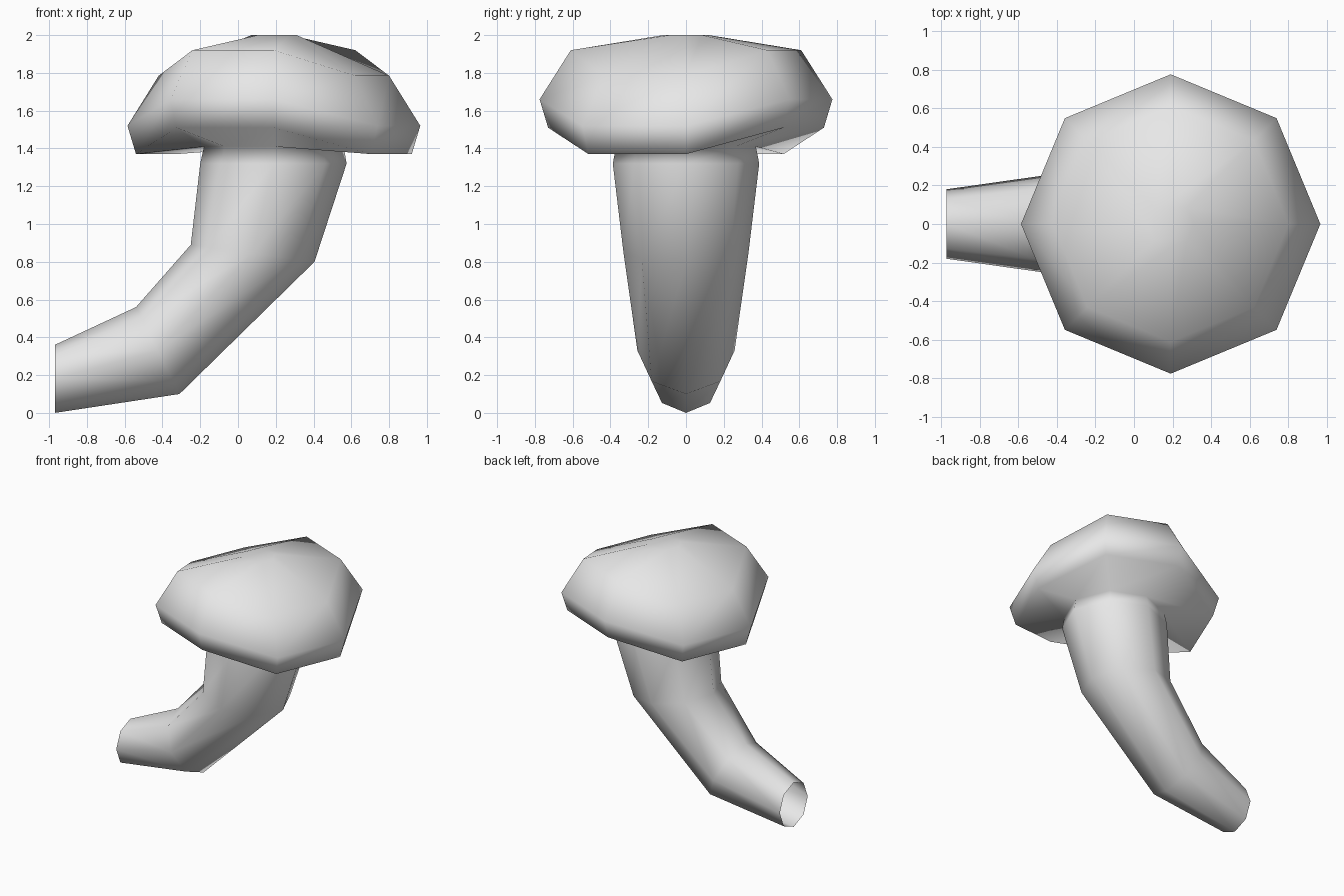
import bpy, bmesh, math
from mathutils import Vector

SIDES = 8

cube = bpy.data.objects.get("Cube")
if cube:
    bpy.data.objects.remove(cube, do_unlink=True)

grey = bpy.data.materials.new("light grey")
grey.use_nodes = True
grey.diffuse_color = (0.8, 0.8, 0.8, 1)
grey.node_tree.nodes["Principled BSDF"].inputs["Base Color"].default_value = (0.8, 0.8, 0.8, 1)

bm = bmesh.new()


def ring(inner, outer, lift=0.0):
    """Octagon spanning two (x, z) points; lift raises two opposite pairs of corners."""
    a = Vector((inner[0], 0, inner[1]))
    b = Vector((outer[0], 0, outer[1]))
    centre, half = (a + b) / 2, (b - a) / 2
    verts = []
    for k in range(SIDES):
        t = 2 * math.pi * k / SIDES
        p = centre + half * math.cos(t) + Vector((0, half.length * math.sin(t), 0))
        if k % 4 in (1, 2):
            p.z += lift
        verts.append(bm.verts.new(p))
    return verts


def cap_ring(radius, z, lift=0.0):
    return ring((0.19 - radius, z), (0.19 + radius, z), lift)


# Curved stem, open at its lower end
rings = [
    ring((-0.97, 0.36), (-0.97, 0.0)),
    ring((-0.54, 0.56), (-0.31, 0.10)),
    ring((-0.25, 0.89), (0.405, 0.80)),
    ring((-0.20, 1.32), (0.575, 1.32)),
]
# Wavy cap: underside, lower rim, widest rim, shoulder, flat crown
rings += [
    cap_ring(0.37, 1.41),
    cap_ring(0.73, 1.37, 0.14),
    cap_ring(0.775, 1.52, 0.14),
    cap_ring(0.61, 1.785, 0.135),
    cap_ring(0.12, 2.0),
]
for low, high in zip(rings, rings[1:]):
    for k in range(SIDES):
        n = (k + 1) % SIDES
        bm.faces.new((low[k], low[n], high[n], high[k]))
bm.faces.new(rings[-1])

for f in bm.faces:
    f.smooth = True
mesh = bpy.data.meshes.new("mushroom")
bm.to_mesh(mesh)
bm.free()
mesh.materials.append(grey)
bpy.context.collection.objects.link(bpy.data.objects.new("mushroom", mesh))
